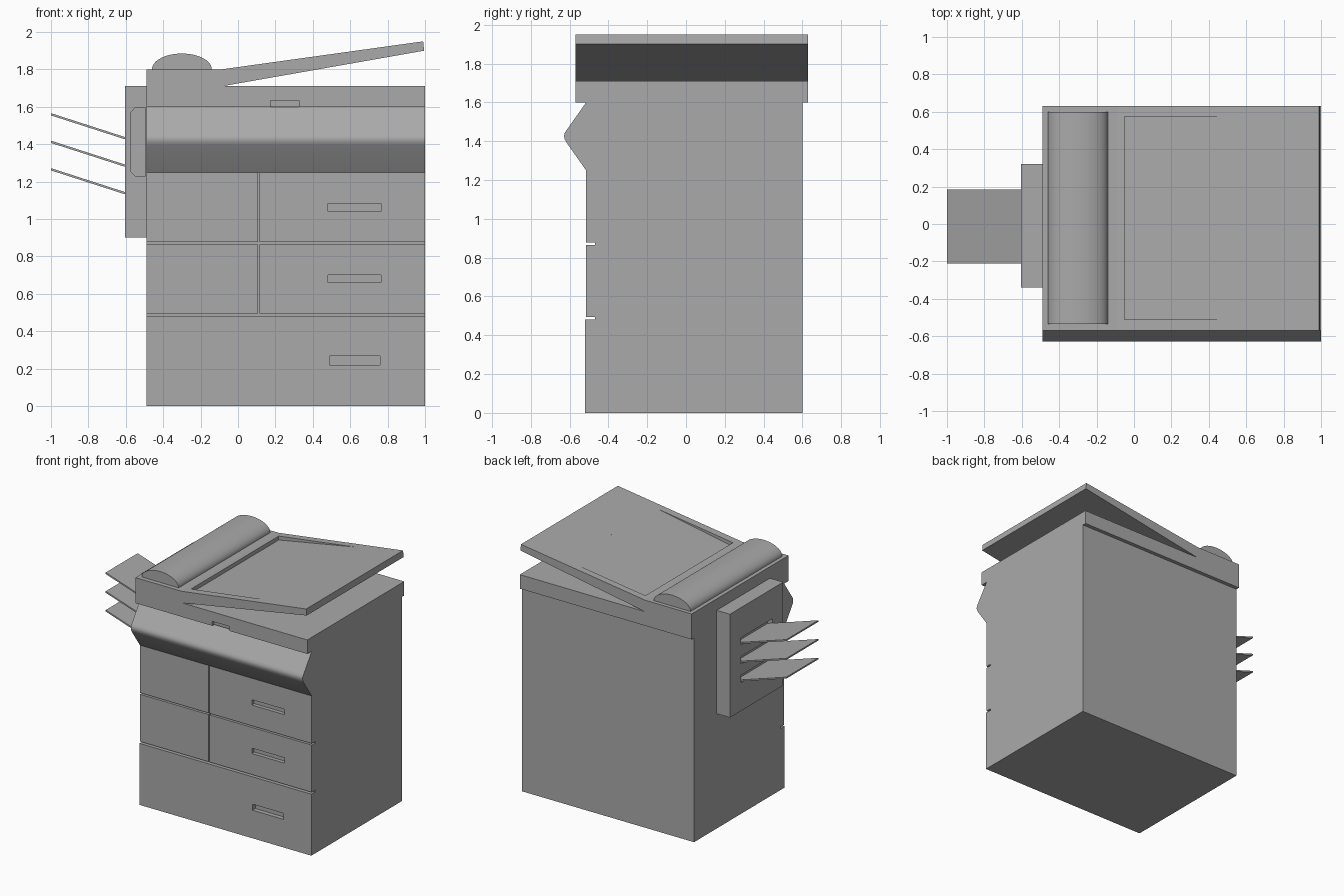
import bpy, bmesh, math
from mathutils import Vector

cube = bpy.data.objects.get("Cube")
if cube:
    bpy.data.objects.remove(cube, do_unlink=True)

grey = bpy.data.materials.new("office grey")
grey.use_nodes = True
COLOUR = (0.4, 0.4, 0.4, 1)
grey.diffuse_color = COLOUR
grey.node_tree.nodes["Principled BSDF"].inputs["Base Color"].default_value = COLOUR


def prism(name, profile, axis, lo, hi):
    """Extrude a 2D profile along x (profile in y,z) or along y (profile in x,z)."""
    bm = bmesh.new()
    place = (lambda a, b: (lo, a, b)) if axis == "x" else (lambda a, b: (a, lo, b))
    face = bm.faces.new([bm.verts.new(place(a, b)) for a, b in profile])
    new = bmesh.ops.extrude_face_region(bm, geom=[face])["geom"]
    step = Vector((hi - lo, 0, 0) if axis == "x" else (0, hi - lo, 0))
    bmesh.ops.translate(bm, vec=step, verts=[v for v in new if isinstance(v, bmesh.types.BMVert)])
    bmesh.ops.recalc_face_normals(bm, faces=bm.faces)
    mesh = bpy.data.meshes.new(name)
    bm.to_mesh(mesh)
    bm.free()
    obj = bpy.data.objects.new(name, mesh)
    bpy.context.collection.objects.link(obj)
    mesh.materials.append(grey)
    return obj


def box(name, x, y, z):
    return prism(name, [(x[0], z[0]), (x[1], z[0]), (x[1], z[1]), (x[0], z[1])], "y", *y)


def select(obj):
    bpy.ops.object.select_all(action="DESELECT")
    obj.select_set(True)
    bpy.context.view_layer.objects.active = obj


def cut(obj, cutter):
    """Carve the cutter out of the part and discard it."""
    cutter.hide_render = True
    mod = obj.modifiers.new("recess", "BOOLEAN")
    mod.operation = "DIFFERENCE"
    mod.solver = "EXACT"
    mod.object = cutter
    select(obj)
    bpy.ops.object.modifier_apply(modifier=mod.name)
    bpy.data.objects.remove(cutter, do_unlink=True)


def smooth(obj):
    select(obj)
    bpy.ops.object.shade_smooth_by_angle(angle=math.radians(40))


LEFT, RIGHT, SPLIT = -0.49, 1.0, 0.11
BACK_OF_DOORS, DOOR_FACE = -0.47, -0.515

# Main cabinet
box("cabinet", (LEFT, RIGHT), (BACK_OF_DOORS, 0.6), (0, 1.6))

# Doors and drawers, with sunken grips on the right-hand ones
for row, (low, high, grip) in {"middle": (0.495, 0.865, 0.66), "upper": (0.877, 1.25, 1.04)}.items():
    box(row + "_door", (LEFT, SPLIT - 0.004), (DOOR_FACE, BACK_OF_DOORS), (low, high))
    drawer = box(row + "_drawer", (SPLIT + 0.004, RIGHT), (DOOR_FACE, BACK_OF_DOORS), (low, high))
    cut(drawer, box("grip", (0.48, 0.765), (-0.6, -0.485), (grip, grip + 0.042)))
drawer = box("bottom_drawer", (LEFT, RIGHT), (-0.52, BACK_OF_DOORS), (0, 0.482))
cut(drawer, box("grip", (0.49, 0.76), (-0.6, -0.485), (0.22, 0.267)))

# Projecting control fascia with a rounded ridge
fascia = prism("control_fascia", [(BACK_OF_DOORS, 1.25), (DOOR_FACE, 1.25), (-0.615, 1.392),
                                  (-0.626, 1.412), (-0.628, 1.427), (-0.626, 1.442),
                                  (-0.615, 1.458), (DOOR_FACE, 1.6), (BACK_OF_DOORS, 1.6)],
               "x", LEFT, RIGHT)
smooth(fascia)

# Scanner deck and half-open lid
lid = prism("scanner_deck_and_lid", [(LEFT, 1.6), (RIGHT, 1.6), (RIGHT, 1.71), (-0.085, 1.71),
                                     (0.995, 1.9), (0.99, 1.95), (-0.09, 1.8), (LEFT, 1.8)],
            "y", -0.57, 0.63)
cut(lid, prism("feed_tray", [(-0.05, 1.775), (0.62, 1.8986), (0.62, 1.96), (-0.05, 1.96)],
               "y", -0.51, 0.575))
cut(lid, box("latch", (0.175, 0.325), (-0.7, -0.545), (1.5, 1.635)))

# Rounded document feeder hump
hump = [(-0.3 + 0.16 * math.cos(math.pi * i / 24), 1.8 + 0.085 * math.sin(math.pi * i / 24))
        for i in range(25)]
smooth(prism("document_feeder", hump, "y", -0.535, 0.6))

# Sorter on the side, with output slots and a sunken rounded front plate
sorter = box("sorter", (-0.605, LEFT), (-0.34, 0.32), (0.9, 1.71))
cut(sorter, prism("sorter_plate", [(LEFT - 0.005, 1.23), (-0.55, 1.23), (-0.573, 1.255),
                                   (-0.573, 1.57), (-0.55, 1.595), (LEFT - 0.005, 1.595)],
                  "y", -0.4, -0.33))
for i in range(3):
    z = 1.13 + 0.147 * i
    cut(sorter, box("slot", (-0.7, -0.56), (-0.21, 0.185), (z - 0.01, z + 0.05)))
    prism("output_tray_%d" % (i + 1), [(-1, z + 0.13), (-0.56, z - 0.012), (-0.56, z), (-1, z + 0.142)],
          "y", -0.21, 0.185)
